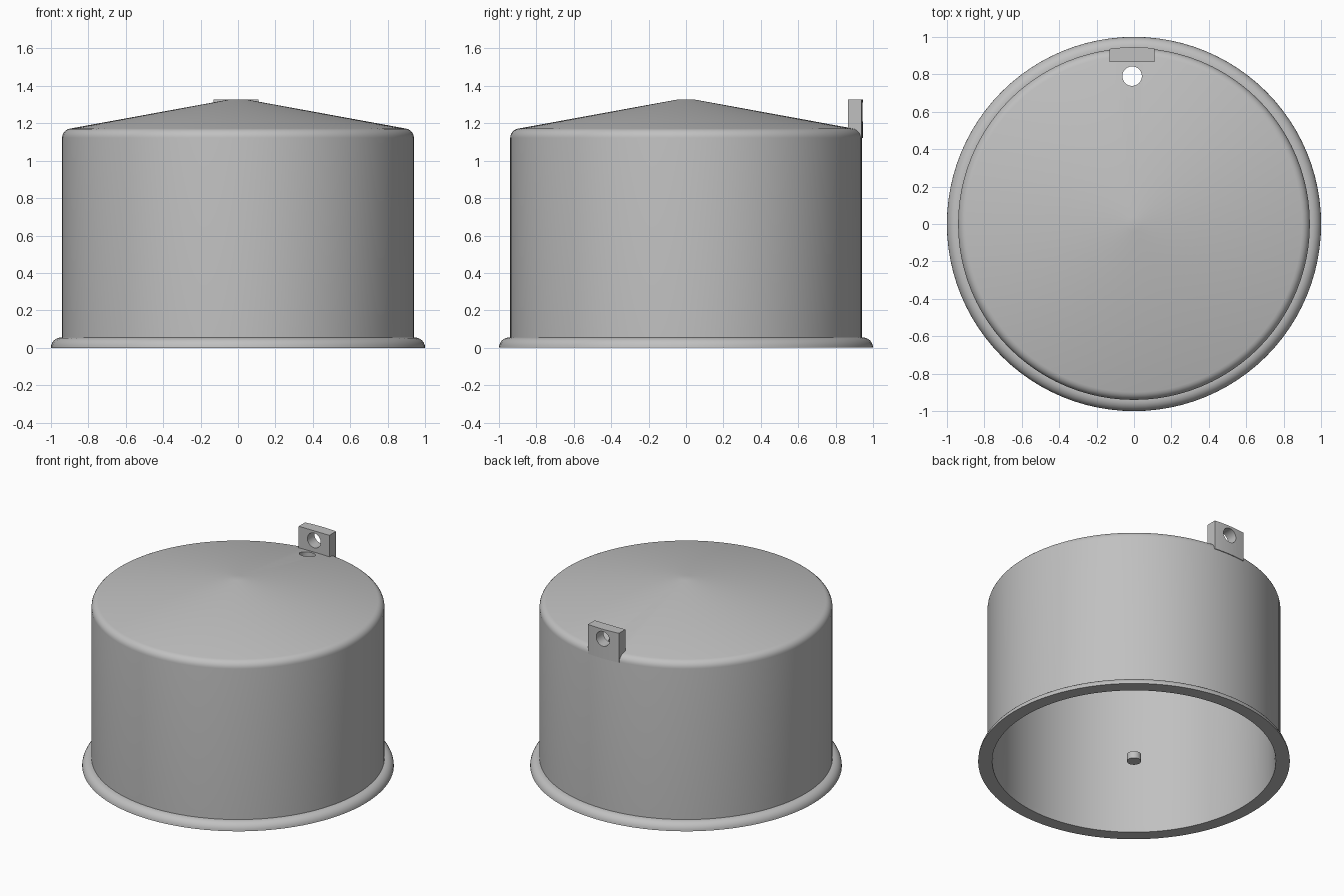
import bpy, bmesh
from math import radians, pi, sin, cos
from mathutils import Matrix, Vector

cube = bpy.data.objects.get("Cube")
if cube:
    bpy.data.objects.remove(cube, do_unlink=True)

grey = bpy.data.materials.new("plain grey")
grey.use_nodes = True
grey.diffuse_color = (0.53, 0.53, 0.53, 1)
grey.node_tree.nodes["Principled BSDF"].inputs["Base Color"].default_value = grey.diffuse_color


def finish(name, bm):
    bmesh.ops.recalc_face_normals(bm, faces=bm.faces)
    mesh = bpy.data.meshes.new(name)
    bm.to_mesh(mesh)
    bm.free()
    mesh.materials.append(grey)
    obj = bpy.data.objects.new(name, mesh)
    bpy.context.collection.objects.link(obj)
    return obj


def lathe(name, profile, steps=96):
    """Spin an (r, z) profile around the z axis."""
    bm = bmesh.new()
    verts = [bm.verts.new((r, 0, z)) for r, z in profile]
    edges = [bm.edges.new(pair) for pair in zip(verts, verts[1:])]
    bmesh.ops.spin(bm, geom=verts + edges, cent=(0, 0, 0), axis=(0, 0, 1),
                   angle=2 * pi, steps=steps, use_merge=True)
    bmesh.ops.remove_doubles(bm, verts=bm.verts, dist=0.0001)
    return finish(name, bm)


def cylinder(name, radius, depth, centre, turn=0, sides=48):
    bm = bmesh.new()
    place = Matrix.Translation(centre) @ Matrix.Rotation(turn, 4, 'X')
    bmesh.ops.create_cone(bm, cap_ends=True, segments=sides, radius1=radius,
                          radius2=radius, depth=depth, matrix=place)
    return finish(name, bm)


def boolean(obj, cutter, operation='DIFFERENCE'):
    """Apply a boolean and discard its helper."""
    cutter.hide_render = True
    mod = obj.modifiers.new("cut", 'BOOLEAN')
    mod.operation = operation
    mod.solver = 'EXACT'
    mod.object = cutter
    bpy.context.view_layer.objects.active = obj
    bpy.ops.object.modifier_apply(modifier=mod.name)
    bpy.data.objects.remove(cutter, do_unlink=True)


def arc(r, z, radius, start, end, count=6):
    angles = [radians(start + (end - start) * i / count) for i in range(count + 1)]
    return [(r + radius * cos(a), z + radius * sin(a)) for a in angles]


# Hollow shell: flared rim, straight wall, rounded shoulder, conical roof
outer = arc(0.945, 0, 0.055, 0, 90)
outer += [(0.94, 0.055)] + arc(0.89, 1.122, 0.05, 0, 80) + [(0.04, 1.328), (0, 1.328)]
inner = [(0, 1.29), (0.04, 1.29), (0.88, 1.14), (0.905, 1.115), (0.905, 0.055), (0.91, 0)]
shell = lathe("shell", outer + inner + outer[:1])

# Vent hole through the roof
boolean(shell, cylinder("vent_cutter", 0.052, 0.6, (-0.01, 0.79, 1.2)))

# Hanging tab, its back trimmed to the curve of the wall
bm = bmesh.new()
bmesh.ops.create_cube(bm, size=1, matrix=Matrix.Translation((-0.01, 0.92, 1.224))
                      @ Matrix.Diagonal((0.24, 0.11, 0.208, 1)))
tab = finish("hanging_tab", bm)
boolean(tab, cylinder("trim", 0.945, 2, (0, 0, 1.2), sides=192), 'INTERSECT')
boolean(tab, cylinder("eye_cutter", 0.052, 0.5, (-0.01, 0.9, 1.26), radians(90)))

# Small central pin at the base
pin = cylinder("centre_pin", 0.045, 0.05, (0, 0, 0.025))

# Smooth shading with crisp edges
bpy.ops.object.select_all(action='DESELECT')
for obj in (shell, tab, pin):
    obj.select_set(True)
bpy.context.view_layer.objects.active = shell
bpy.ops.object.shade_smooth_by_angle(angle=radians(30))
